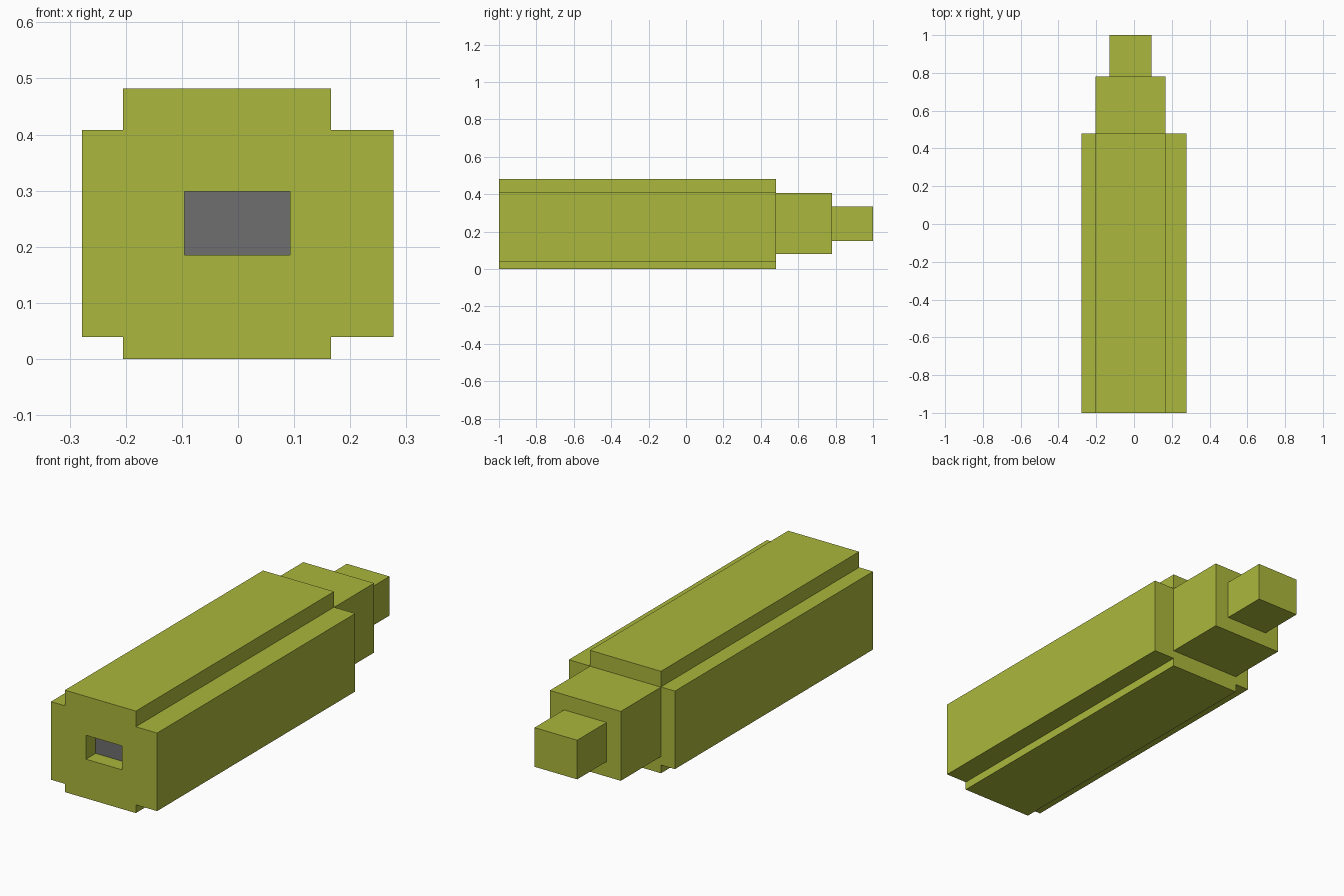
import bpy
import bmesh

cube = bpy.data.objects.get("Cube")
if cube:
    bpy.data.objects.remove(cube, do_unlink=True)


def make_material(name, rgb):
    mat = bpy.data.materials.new(name)
    mat.use_nodes = True
    mat.diffuse_color = (*rgb, 1)
    mat.node_tree.nodes["Principled BSDF"].inputs["Base Color"].default_value = (*rgb, 1)
    return mat


olive = make_material("olive green", (0.41, 0.475, 0.045))
grey = make_material("dark grey", (0.156, 0.156, 0.156))


def extrude_profile(name, points, y0, y1, mat):
    """Extrude a closed x-z outline from y0 to y1."""
    bm = bmesh.new()
    face = bm.faces.new([bm.verts.new((x, y0, z)) for x, z in points])
    ext = bmesh.ops.extrude_face_region(bm, geom=[face])
    verts = [g for g in ext["geom"] if isinstance(g, bmesh.types.BMVert)]
    bmesh.ops.translate(bm, verts=verts, vec=(0, y1 - y0, 0))
    bmesh.ops.recalc_face_normals(bm, faces=bm.faces)
    mesh = bpy.data.meshes.new(name)
    bm.to_mesh(mesh)
    bm.free()
    mesh.materials.append(mat)
    obj = bpy.data.objects.new(name, mesh)
    bpy.context.collection.objects.link(obj)
    return obj


def block(name, x, y, z, mat):
    outline = [(x[0], z[0]), (x[1], z[0]), (x[1], z[1]), (x[0], z[1])]
    return extrude_profile(name, outline, y[0], y[1], mat)


# Main body: cross-shaped section, offset core between two side slabs
FRONT, BODY_END, DEPTH = -1.0, 0.48, 0.075
left, core_l, core_r, right = -0.278, -0.205, 0.166, 0.277
low, high, top = 0.039, 0.408, 0.482
section = [(core_l, 0), (core_r, 0), (core_r, low), (right, low),
           (right, high), (core_r, high), (core_r, top), (core_l, top),
           (core_l, high), (left, high), (left, low), (core_l, low)]
body = extrude_profile("main_body", section, FRONT, BODY_END, olive)

# Rectangular recess in the front face
hole_x, hole_z = (-0.095, 0.093), (0.185, 0.298)
cutter = block("recess_cutter", hole_x, (FRONT - 0.1, FRONT + DEPTH), hole_z, olive)
cutter.hide_render = True
cut = body.modifiers.new("recess", "BOOLEAN")
cut.operation = "DIFFERENCE"
cut.solver = "EXACT"
cut.object = cutter
bpy.context.view_layer.objects.active = body
bpy.ops.object.modifier_apply(modifier=cut.name)
bpy.data.objects.remove(cutter, do_unlink=True)

# Grey floor of the recess
block("recess_panel", hole_x, (FRONT + DEPTH - 0.003, FRONT + DEPTH), hole_z, grey)

# Stepped rear end
block("rear_step", (core_l, core_r), (BODY_END, 0.78), (0.079, high - 0.001), olive)
block("rear_tip", (-0.131, 0.092), (0.78, 1.0), (0.15, 0.335), olive)
